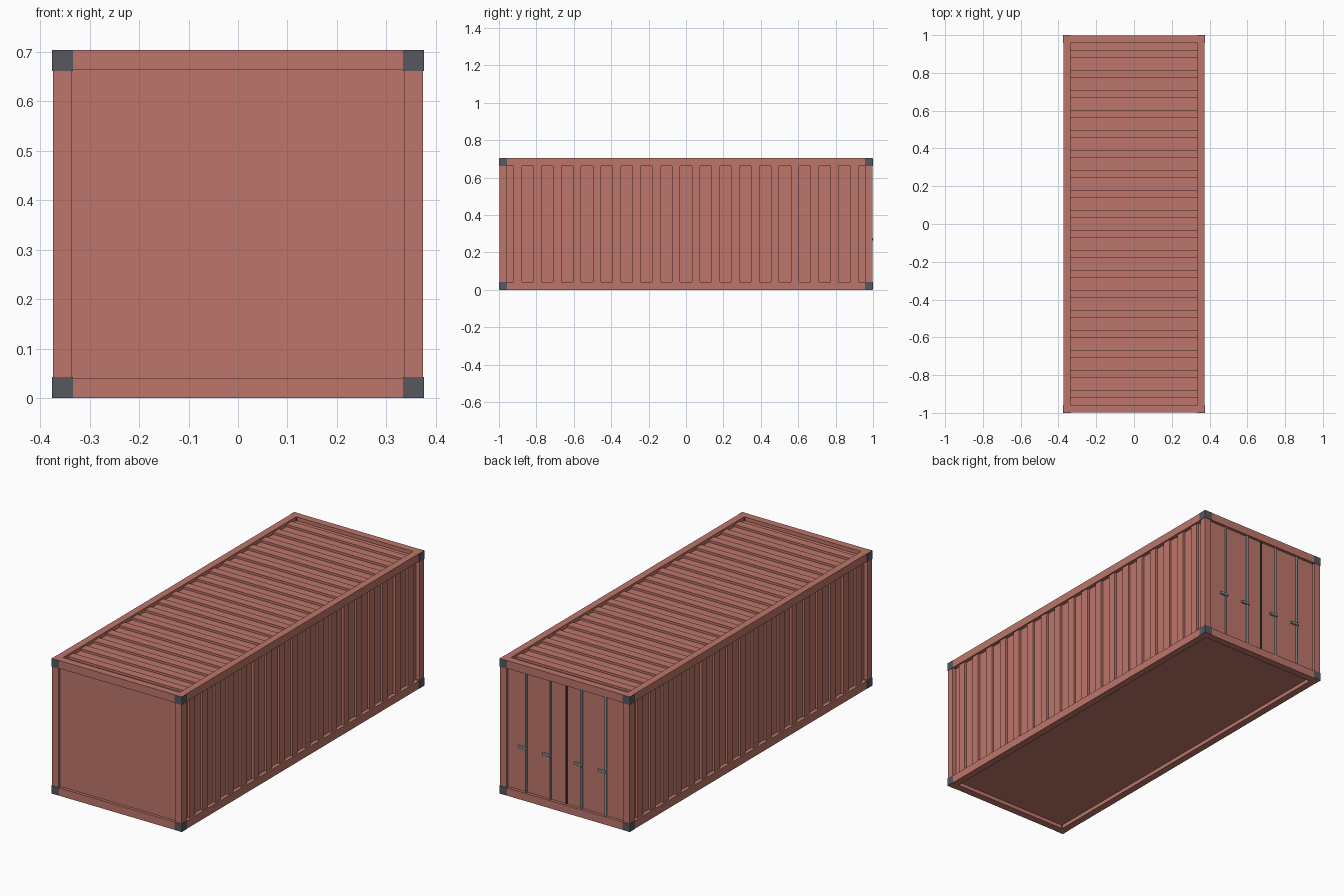
import bpy
import bmesh
from mathutils import Matrix, Vector

if "Cube" in bpy.data.objects:
    bpy.data.objects.remove(bpy.data.objects["Cube"], do_unlink=True)


def make_material(name, rgb):
    mat = bpy.data.materials.new(name)
    mat.use_nodes = True
    mat.diffuse_color = (*rgb, 1)
    mat.node_tree.nodes["Principled BSDF"].inputs["Base Color"].default_value = (*rgb, 1)
    return mat


RED = make_material("rust red paint", (0.51, 0.18, 0.145))
DARK = make_material("dark grey steel", (0.093, 0.098, 0.117))
STEEL = make_material("pale steel", (0.25, 0.32, 0.34))
SEAL = make_material("black rubber", (0.015, 0.016, 0.018))


def add_box(bm, low, high):
    low, high = Vector(low), Vector(high)
    size = high - low
    bmesh.ops.create_cube(
        bm, size=1,
        matrix=Matrix.Translation((low + high) / 2) @ Matrix.Diagonal((*size, 1)))


def add_mirrored(bm, low, high, axes):
    """Add a box and its reflections across the centre planes in axes."""
    for sx in ((1, -1) if "x" in axes else (1,)):
        for sy in ((1, -1) if "y" in axes else (1,)):
            xs = sorted((low[0] * sx, high[0] * sx))
            ys = sorted((low[1] * sy, high[1] * sy))
            add_box(bm, (xs[0], ys[0], low[2]), (xs[1], ys[1], high[2]))


def finish(name, bm, mat):
    mesh = bpy.data.meshes.new(name)
    bm.to_mesh(mesh)
    bm.free()
    mesh.materials.append(mat)
    obj = bpy.data.objects.new(name, mesh)
    bpy.context.collection.objects.link(obj)
    return obj


# Main dimensions
X_OUT, X_IN = 0.374, 0.337
Y_OUT, Y_IN = 0.998, 0.96
TOP, RAIL = 0.704, 0.041
RIB_COUNT, RIB_HALF = 18, 0.022
rib_centres = [-0.9 + 1.8 * i / (RIB_COUNT - 1) for i in range(RIB_COUNT)]

# Frame: long rails, cross rails and corner posts
bm = bmesh.new()
for z in (0, TOP - RAIL):
    add_mirrored(bm, (X_IN, -Y_OUT, z), (X_OUT, Y_OUT, z + RAIL), "x")
    add_mirrored(bm, (-X_IN, Y_IN, z), (X_IN, Y_OUT, z + RAIL), "y")
finish("frame_rails", bm, RED)

bm = bmesh.new()
add_mirrored(bm, (X_IN, Y_IN, RAIL), (X_OUT, Y_OUT, TOP - RAIL), "xy")
finish("corner_posts", bm, RED)

# Corner castings
bm = bmesh.new()
for z in (0.0005, TOP - 0.0425):
    add_mirrored(bm, (0.333, 0.957, z), (0.376, 1, z + 0.042), "xy")
finish("corner_castings", bm, DARK)

# Side walls with upright ribs
bm = bmesh.new()
add_mirrored(bm, (0.34, -Y_IN, RAIL), (0.354, Y_IN, TOP - RAIL), "x")
finish("side_walls", bm, RED)

bm = bmesh.new()
for y in rib_centres:
    add_mirrored(bm, (0.353, y - RIB_HALF, RAIL),
                 (0.366, y + RIB_HALF, TOP - RAIL), "x")
finish("side_ribs", bm, RED)

# Roof with cross ribs
bm = bmesh.new()
add_box(bm, (-X_IN, -Y_IN, 0.665), (X_IN, Y_IN, 0.684))
finish("roof", bm, RED)

bm = bmesh.new()
for y in rib_centres:
    add_box(bm, (-0.335, y - RIB_HALF, 0.683), (0.335, y + RIB_HALF, 0.696))
finish("roof_ribs", bm, RED)

# Floor, set up inside the bottom rails
bm = bmesh.new()
add_box(bm, (-X_IN, -Y_IN, 0.02), (X_IN, Y_IN, 0.038))
finish("floor", bm, RED)

# Plain front wall
bm = bmesh.new()
add_box(bm, (-X_IN, -0.983, RAIL), (X_IN, -0.965, TOP - RAIL))
finish("front_wall", bm, RED)

# Rear doors and the seal between them
bm = bmesh.new()
add_mirrored(bm, (0.004, 0.965, RAIL), (X_IN, 0.983, TOP - RAIL), "x")
finish("rear_doors", bm, RED)

bm = bmesh.new()
add_box(bm, (-0.005, 0.966, RAIL), (0.005, 0.985, TOP - RAIL))
finish("door_seal", bm, SEAL)

# Locking rods and handles
rods, handles = bmesh.new(), bmesh.new()
for x in (-0.23, -0.092, 0.092, 0.23):
    bmesh.ops.create_cone(
        rods, cap_ends=True, segments=12, radius1=0.006, radius2=0.006,
        depth=TOP - 2 * RAIL,
        matrix=Matrix.Translation((x, 0.988, TOP / 2)))
    add_box(handles, (x - 0.006, 0.988, 0.265), (x + 0.04, 0.999, 0.277))
rod_obj = finish("locking_rods", rods, STEEL)
finish("lock_handles", handles, STEEL)

bpy.ops.object.select_all(action="DESELECT")
rod_obj.select_set(True)
bpy.context.view_layer.objects.active = rod_obj
bpy.ops.object.shade_smooth_by_angle()
